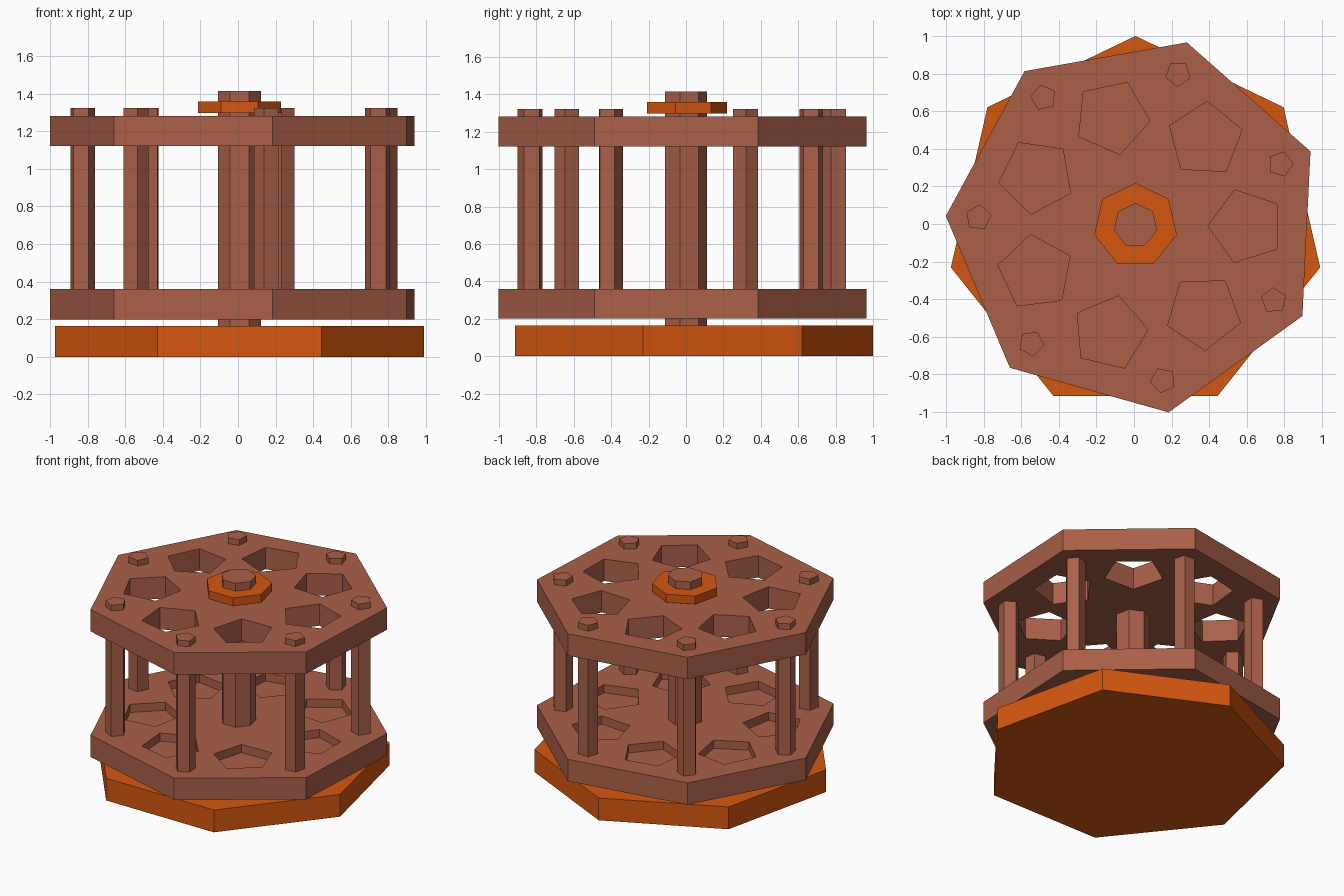
import bpy, bmesh
from math import sin, cos, radians

if "Cube" in bpy.data.objects:
    bpy.data.objects.remove(bpy.data.objects["Cube"])

CX, CY = 0.008, -0.007      # shared axis of the whole model
STEP = 360 / 7
PLATE_ANGLE = 22.9          # direction of the first plate corner


def material(name, rgb):
    m = bpy.data.materials.new(name)
    m.diffuse_color = (*rgb, 1)
    m.use_nodes = True
    m.node_tree.nodes["Principled BSDF"].inputs["Base Color"].default_value = m.diffuse_color
    return m


orange = material("burnt orange", (0.66, 0.095, 0.005))
brown = material("red brown", (0.40, 0.118, 0.066))


def add_prism(bm, cx, cy, r, sides, angle, z0, z1):
    pts = [(cx + r * cos(radians(angle + 360 * i / sides)),
            cy + r * sin(radians(angle + 360 * i / sides))) for i in range(sides)]
    lo = [bm.verts.new((x, y, z0)) for x, y in pts]
    hi = [bm.verts.new((x, y, z1)) for x, y in pts]
    bm.faces.new(lo[::-1])
    bm.faces.new(hi)
    for i in range(sides):
        j = (i + 1) % sides
        bm.faces.new((lo[i], lo[j], hi[j], hi[i]))


def make(name, mat, prisms):
    bm = bmesh.new()
    for p in prisms:
        add_prism(bm, *p)
    me = bpy.data.meshes.new(name)
    bm.to_mesh(me)
    bm.free()
    me.materials.append(mat)
    ob = bpy.data.objects.new(name, me)
    bpy.context.collection.objects.link(ob)
    return ob


def ring(dist, start, r, turn, z0, z1):
    """Seven pentagonal prisms around the axis, each turned with its position."""
    out = []
    for k in range(7):
        a = start + k * STEP
        out.append((CX + dist * cos(radians(a)), CY + dist * sin(radians(a)),
                    r, 5, a + turn, z0, z1))
    return out


def plate(name, z0, z1, cut_from):
    ob = make(name, brown, [(CX, CY, 1.01, 7, PLATE_ANGLE, z0, z1)])
    cutter = make(name + "_hole_cutter", brown,
                  ring(0.588, -0.5, 0.203, 180, cut_from, z1 + 0.05))
    mod = ob.modifiers.new("holes", 'BOOLEAN')
    mod.operation = 'DIFFERENCE'
    mod.solver = 'EXACT'
    mod.object = cutter
    bpy.context.view_layer.objects.active = ob
    bpy.ops.object.modifier_apply(modifier=mod.name)
    bpy.data.objects.remove(cutter)


# Base, axle and nut
make("base", orange, [(CX, CY, 1.007, 7, 90, 0, 0.163)])
make("axle", brown, [(CX, CY, 0.118, 7, 90, 0.15, 1.415)])
make("nut", orange, [(CX, CY, 0.225, 7, 90, 1.298, 1.358)])

# Lower plate has shallow pockets, upper plate has through holes
plate("lower_plate", 0.20, 0.36, 0.30)
plate("upper_plate", 1.12, 1.28, 1.05)

# Pillars between the plates
for k, p in enumerate(ring(0.837, PLATE_ANGLE, 0.07, -22, 0.22, 1.322)):
    make(f"pillar_{k + 1}", brown, [p])
